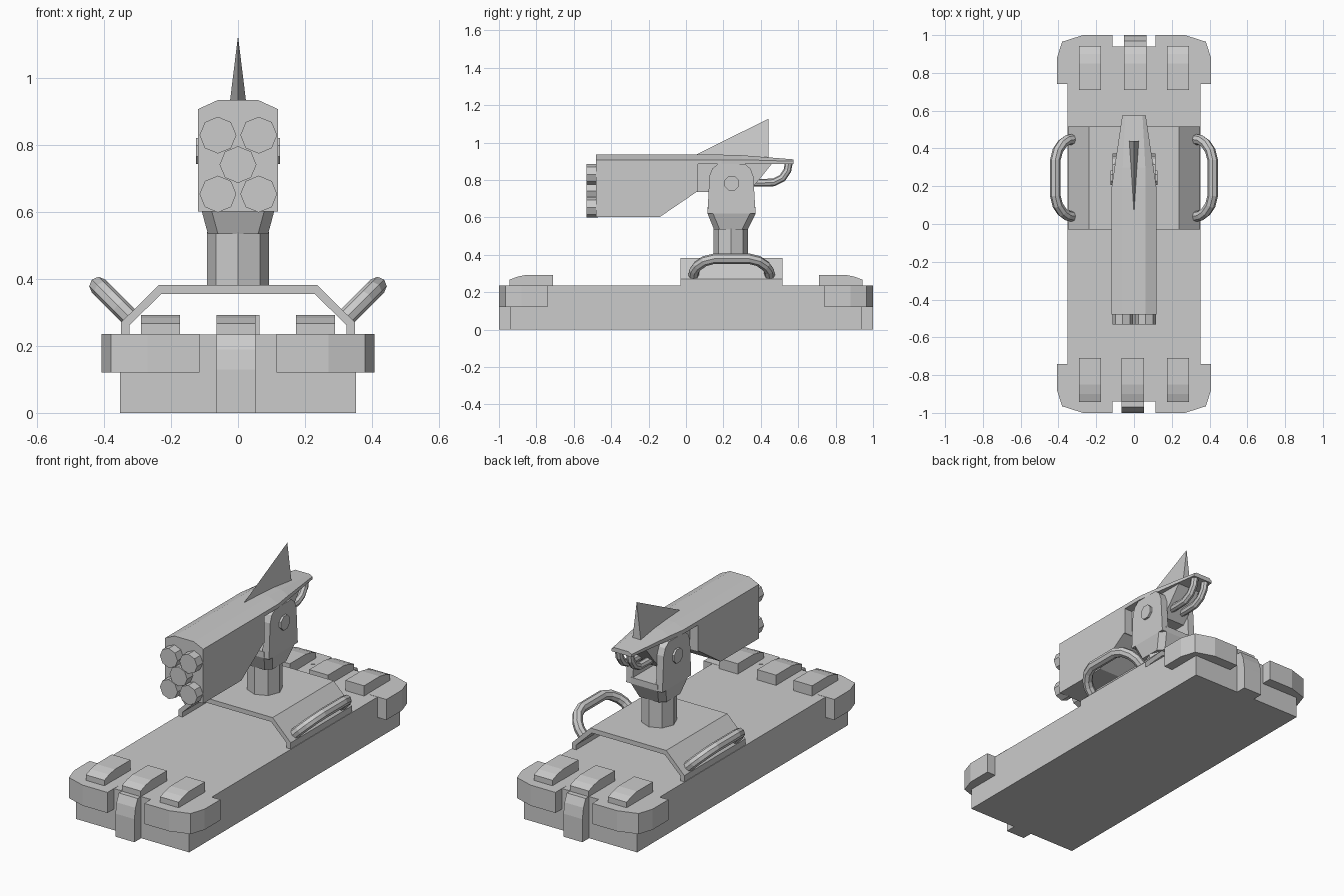
import bpy, bmesh
from math import cos, sin, pi
from mathutils import Vector

cube = bpy.data.objects.get("Cube")
if cube:
    bpy.data.objects.remove(cube, do_unlink=True)

grey = bpy.data.materials.new("plain grey")
grey.use_nodes = True
grey.diffuse_color = (0.6, 0.6, 0.6, 1)
grey.node_tree.nodes["Principled BSDF"].inputs["Base Color"].default_value = (0.6, 0.6, 0.6, 1)


def finish(name, bm):
    bmesh.ops.recalc_face_normals(bm, faces=bm.faces)
    mesh = bpy.data.meshes.new(name)
    bm.to_mesh(mesh)
    bm.free()
    mesh.materials.append(grey)
    obj = bpy.data.objects.new(name, mesh)
    bpy.context.collection.objects.link(obj)
    return obj


def loft(name, rings):
    """Skin a list of equal-length point rings and cap both ends."""
    bm = bmesh.new()
    loops = [[bm.verts.new(p) for p in ring] for ring in rings]
    n = len(loops[0])
    for a, b in zip(loops, loops[1:]):
        for i in range(n):
            j = (i + 1) % n
            bm.faces.new((a[i], a[j], b[j], b[i]))
    bm.faces.new(loops[0][::-1])
    bm.faces.new(loops[-1])
    return finish(name, bm)


def extrude(name, profile, axis, lo, hi):
    """Extrude a 2D profile along one axis, between lo and hi."""
    def place(p, t):
        c = list(p)
        c.insert(axis, t)
        return c
    return loft(name, [[place(p, t) for p in profile] for t in (lo, hi)])


def octagon(u, v, r, turn=0):
    return [(u + r * cos(turn + i * pi / 4), v + r * sin(turn + i * pi / 4)) for i in range(8)]


def tube(name, path, r, side, sides=8):
    """Sweep a ring along a flat path whose plane normal is side."""
    pts = [Vector(p) for p in path]
    side = Vector(side).normalized()
    rings = []
    for i, p in enumerate(pts):
        d = (pts[min(i + 1, len(pts) - 1)] - pts[max(i - 1, 0)]).normalized()
        up = d.cross(side)
        rings.append([p + r * (cos(a) * side + sin(a) * up)
                      for a in (2 * pi * k / sides for k in range(sides))])
    return loft(name, rings)


# Base slab
extrude("base_slab", [(-.353, -.94), (.353, -.94), (.353, .94), (-.353, .94)], 2, 0, .235)

# Corner bumpers, raised pads and centre straps at both ends
bumper = [(.115, .9), (.115, 1), (.27, 1), (.38, .965), (.408, .88), (.408, .74), (.3, .74)]
pad = [(.71, .23), (.71, .293), (.85, .293), (.9, .283), (.943, .267), (.943, .23)]
strap = [(.93, 0), (1, 0), (1, .13), (.99, .19), (.97, .235), (.93, .235)]
for sy, end in ((-1, "front"), (1, "rear")):
    for sx, hand in ((-1, "right"), (1, "left")):
        extrude(f"{end}_{hand}_bumper", [(sx * x, sy * y) for x, y in bumper], 2, .12, .236)
        extrude(f"{end}_{hand}_pad", [(sy * y, z) for y, z in pad], 0,
                sx * .232 - .058, sx * .232 + .058)
    shift = sy * .006
    extrude(f"{end}_centre_pad", [(sy * y, z) for y, z in pad], 0, shift - .059, shift + .059)
    extrude(f"{end}_strap", [(sy * y, z) for y, z in strap], 0, shift - .059, shift + .059)

# Bent plate saddle, open underneath
half = [(.35, .235), (.35, .27), (.237, .382)]
inner = [(.228, .356), (.325, .262), (.325, .235)]
saddle = half + [(-x, z) for x, z in half[::-1]] + [(-x, z) for x, z in inner[::-1]] + inner
extrude("saddle_plate", saddle, 1, -.03, .515)

# Tilted side handles
bend = [(-.01, .04), (.03, .045), (.065, .063), (.1, .1), (.118, .15)]
arc = bend + [(u, .488 - y) for u, y in bend[::-1]]
for sx, hand in ((-1, "right"), (1, "left")):
    tube(f"{hand}_handle", [(sx * (.333 + u * .71), y, .295 + u * .71) for u, y in arc],
         .028, (-sx, 0, 1))

# Turret post and flared yoke
extrude("turret_post", octagon(0, .24, .092), 2, .37, .54)


def block(z, w, y0, y1):
    c = .03
    return [(-w, y0 + c, z), (-w + c, y0, z), (w - c, y0, z), (w, y0 + c, z),
            (w, y1 - c, z), (w - c, y1, z), (-w + c, y1, z), (-w, y1 - c, z)]


loft("yoke_base", [block(.535, .09, .15, .33), block(.62, .113, .115, .372),
                   block(.655, .113, .115, .372)])
cheek = [(.115, .62), (.372, .62), (.36, .82), (.345, .86), (.315, .885),
         (.17, .885), (.14, .86), (.125, .82)]
for sx, hand in ((-1, "right"), (1, "left")):
    extrude(f"{hand}_yoke_cheek", cheek, 0, sx * .072, sx * .113)
    extrude(f"{hand}_pivot_bolt", octagon(.245, .783, .042, pi / 8), 0, sx * .1, sx * .125)

# Launcher housing, with a narrower core that sits between the cheeks
housing = [(-.48, .602), (-.14, .602), (.055, .735), (.065, .735), (.065, .9), (-.48, .9)]
extrude("launcher_housing", housing, 0, -.119, .119)
core = [(.03, .735), (.33, .735), (.39, .8), (.47, .9), (.03, .9)]
extrude("launcher_core", core, 0, -.07, .07)

# Roof with chamfered edges and a tapered tail
roof = [(-.48, .119, .06, .935, .908), (.19, .119, .06, .935, .908),
        (.3, .103, .06, .932, .908), (.575, .062, .045, .91, .9)]
loft("launcher_roof", [[(-w, y, .885), (-w, y, edge), (-t, y, top),
                        (t, y, top), (w, y, edge), (w, y, .885)]
                       for y, w, t, top, edge in roof])

# Five launch tubes
for i, (x, z) in enumerate([(-.06, .83), (.062, .83), (0, .742), (-.06, .654), (.062, .654)]):
    extrude(f"launch_tube_{i + 1}", octagon(x, z, .055), 1, -.532, -.47)

# Pointed sight fin
bm = bmesh.new()
for p in ((0, .05, .933), (-.026, .44, .915), (.026, .44, .915), (0, .44, 1.127)):
    bm.verts.new(p)
bmesh.ops.convex_hull(bm, input=bm.verts)
finish("sight_fin", bm)

# Pair of curved grips under the tail
grip = [(.55, .895), (.542, .85), (.515, .81), (.47, .787), (.42, .785), (.33, .785)]
for sx, hand in ((-1, "right"), (1, "left")):
    tube(f"{hand}_rear_grip", [(sx * .035, y, z) for y, z in grip], .021, (1, 0, 0))
